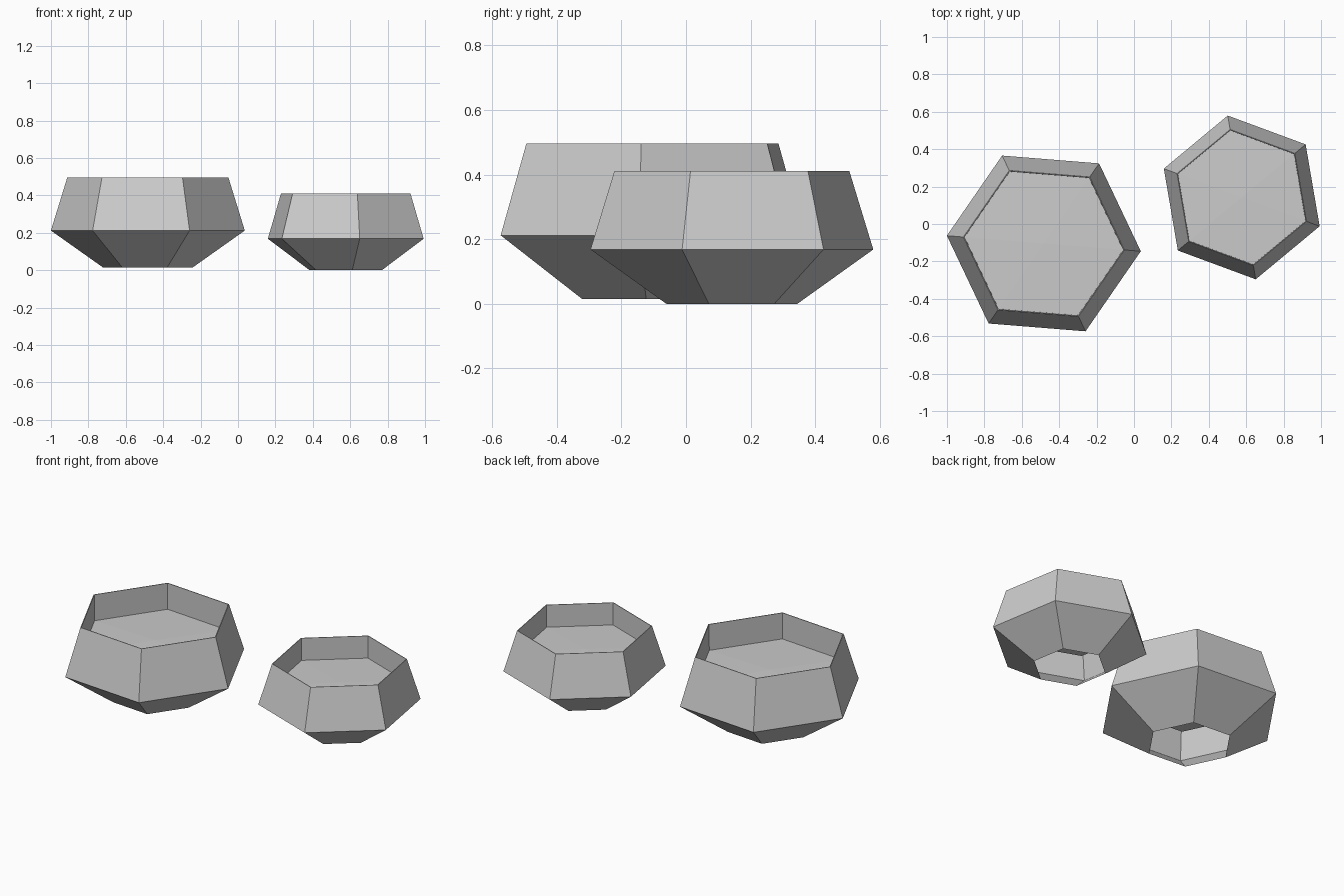
import bpy, bmesh
from math import radians, cos, sin

cube = bpy.data.objects.get("Cube")
if cube:
    bpy.data.objects.remove(cube, do_unlink=True)

stone = bpy.data.materials.new("grey stone")
stone.use_nodes = True
colour = (0.6, 0.6, 0.6, 1)
stone.diffuse_color = colour
stone.node_tree.nodes["Principled BSDF"].inputs["Base Color"].default_value = colour

SIDES = 6
# (radius, height): open foot, widest edge, rim, inner lip, inner floor edge
PROFILE = [(0.241, 0), (0.52, 0.197), (0.432, 0.481), (0.427, 0.481), (0.425, 0.325)]
FLOOR_CENTRE = 0.335


def hex_bowl(name, location, turn, size):
    """Open-footed six-sided bowl with a slightly raised inner floor."""
    bm = bmesh.new()
    angles = [radians(turn + 360 * i / SIDES) for i in range(SIDES)]
    rings = [[bm.verts.new((r * cos(a), r * sin(a), z)) for a in angles]
             for r, z in PROFILE]
    # Walls, outside then inside
    for low, high in zip(rings, rings[1:]):
        for i in range(SIDES):
            j = (i + 1) % SIDES
            bm.faces.new((low[i], low[j], high[j], high[i]))
    # Inner floor
    centre = bm.verts.new((0, 0, FLOOR_CENTRE))
    for i in range(SIDES):
        bm.faces.new((rings[-1][i], rings[-1][(i + 1) % SIDES], centre))
    mesh = bpy.data.meshes.new(name)
    bm.to_mesh(mesh)
    bm.free()
    mesh.materials.append(stone)
    bowl = bpy.data.objects.new(name, mesh)
    bowl.location = location
    bowl.scale = (size, size, size)
    bpy.context.collection.objects.link(bowl)


hex_bowl("large_bowl", (-0.482, -0.104, 0.015), -4.6, 1)
hex_bowl("small_bowl", (0.576, 0.142, 0), -20.3, 0.854)
